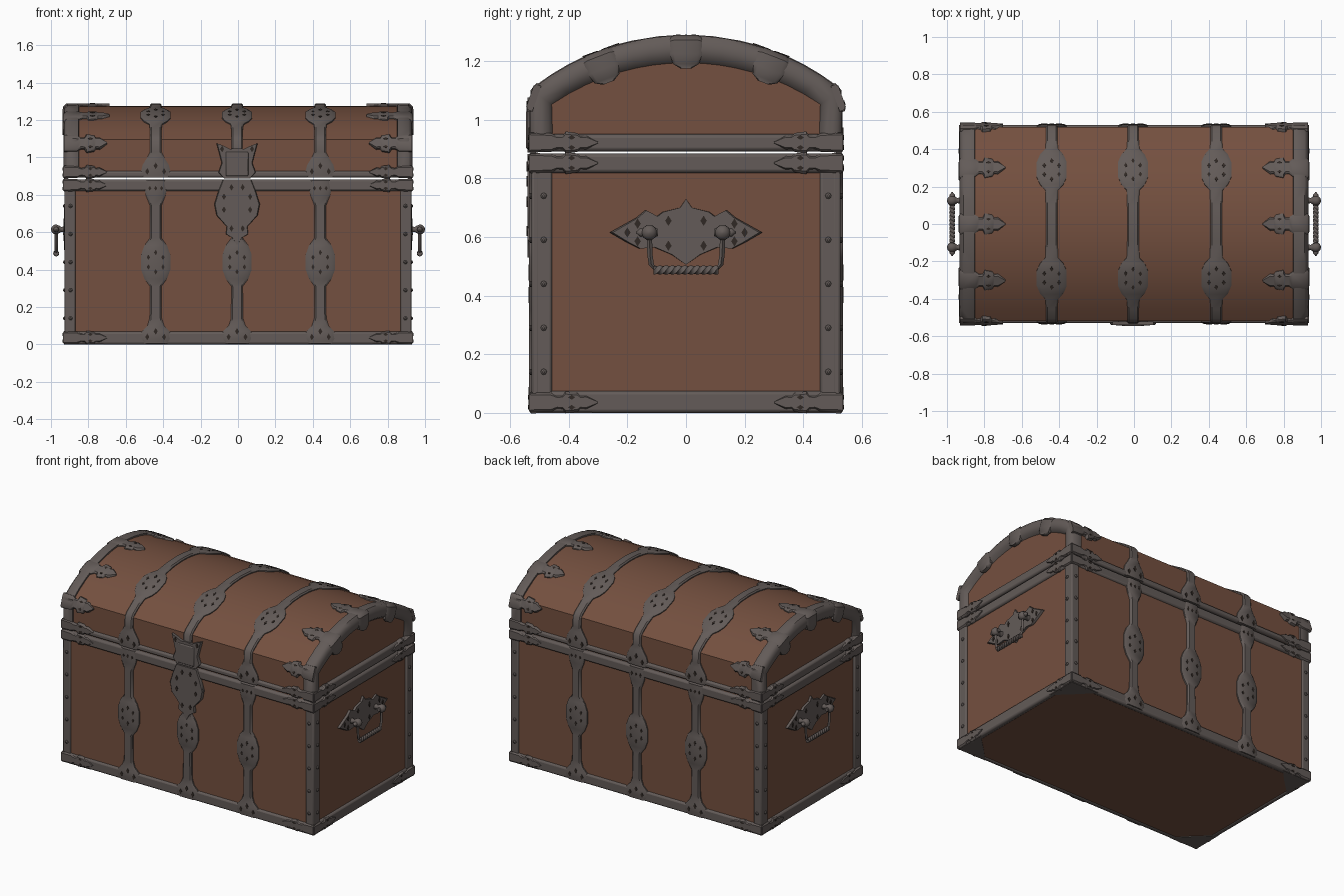
import bpy, bmesh, math
from mathutils import Vector as V

old = bpy.data.objects.get("Cube")
if old:
    bpy.data.objects.remove(old, do_unlink=True)


def material(name, rgb):
    m = bpy.data.materials.new(name)
    m.use_nodes = True
    m.diffuse_color = (*rgb, 1)
    m.node_tree.nodes["Principled BSDF"].inputs["Base Color"].default_value = (*rgb, 1)
    return m


wood = material("brown_wood", (0.175, 0.08, 0.05))
iron = material("grey_iron", (0.125, 0.105, 0.098))
dark = material("dark_holes", (0.03, 0.022, 0.018))
X, Y, Z = V((1, 0, 0)), V((0, 1, 0)), V((0, 0, 1))
CZ, R = 0.4424, 0.8446        # centre height and radius of the lid arch
holes = []                    # shells of the small pierced marks


def build(name, shells, mat, angle=40, bevel=0):
    """Each shell is a list of closed rings, lofted and capped."""
    bm = bmesh.new()
    for rings in shells:
        rows = [[bm.verts.new(p) for p in ring] for ring in rings]
        n = len(rows[0])
        for a, b in zip(rows, rows[1:]):
            for i in range(n):
                bm.faces.new((a[i], a[(i + 1) % n], b[(i + 1) % n], b[i]))
        bm.faces.new(rows[0])
        bm.faces.new(rows[-1])
    bmesh.ops.recalc_face_normals(bm, faces=bm.faces)
    me = bpy.data.meshes.new(name)
    bm.to_mesh(me)
    bm.free()
    me.materials.append(mat)
    ob = bpy.data.objects.new(name, me)
    bpy.context.collection.objects.link(ob)
    if bevel:
        mod = ob.modifiers.new("round", "BEVEL")
        mod.width, mod.segments = bevel, 2
    bpy.ops.object.select_all(action="DESELECT")
    ob.select_set(True)
    bpy.context.view_layer.objects.active = ob
    bpy.ops.object.shade_smooth_by_angle(angle=math.radians(angle))
    return ob


def box(c, s):
    ring = [(c[0] + i * s[0] / 2, c[1] + j * s[1] / 2) for i, j in ((-1, -1), (1, -1), (1, 1), (-1, 1))]
    return [[V((x, y, c[2] + k * s[2] / 2)) for x, y in ring] for k in (-1, 1)]


def strip(path, side, t):
    """Raised band through (point, normal, half width)."""
    rings = []
    for p, n, w in path:
        n = n.normalized()
        rings.append([p + side * w * a + n * h for a, h in
                      ((-1, -0.012), (-1, t * 0.4), (-0.75, t), (0.75, t), (1, t * 0.4), (1, -0.012))])
    return rings


def plate(half, o, u, n, t):
    """Flat plate from half an outline, mirrored across u = 0."""
    pts = half + [(-a, b) for a, b in reversed(half) if a > 0.001]
    return [[o + u * a * k + Z * b + n * h for a, b in pts] for h, k in ((-0.01, 1), (t * 0.5, 1), (t, 0.96))]


def hole(p, n, u, size=0.011, stretch=1.6):
    v = n.cross(u)
    corners = (u * size, v * size * stretch, u * -size, v * -size * stretch)
    holes.append([[p + c + n * h for c in corners] for h in (-0.004, 0.002)])


def hole_ring(p, n, u, r=0.045):
    for k in range(6):
        a = math.tau * (k + 0.5) / 6
        hole(p + u * math.cos(a) * r + n.cross(u) * math.sin(a) * r * 1.15, n, u, 0.009)


def lathe(o, axis, u, prof, seg=10):
    v = axis.cross(u)
    return [[o + axis * d + (u * math.cos(math.tau * i / seg) + v * math.sin(math.tau * i / seg)) * r
             for i in range(seg)] for d, r in prof]


def arch(y, r):
    """Point and normal on the lid arch."""
    n = V((0, y, math.sqrt(r * r - y * y))) / r
    return n * r + Z * CZ, n


# Wooden body and lid
build("body", [box((0, 0, 0.443), (1.83, 1.036, 0.878))], wood)
ys = [-0.518 + 1.036 * i / 16 for i in range(17)]
prof = [V((0, -0.518, 0.892))] + [arch(y, 0.833)[0] for y in ys] + [V((0, 0.518, 0.892))]
build("lid", [[[p + X * x for p in prof] for x in (-0.905, 0.905)]], wood, 30)

# Rails around base, body top and lid bottom
rails = []
for z, h, hs in ((0.034, 0.068, 0.074), (0.851, 0.062, 0.066), (0.91, 0.036, 0.058)):
    for s in (-1, 1):
        zs = z - h / 2 + hs / 2 if z != 0.851 else z
        rails.append(box((0, s * 0.512, z), (1.856, 0.036, h)))
        rails.append(box((s * 0.911, 0, zs), (0.036, 1.056, hs)))
build("rails", rails, iron, 50, 0.012)

# Corner posts with rivets
posts, rivets = [], []
dome = [(-0.004, 0.011), (0.004, 0.01), (0.009, 0.004)]
for sx in (-1, 1):
    for sy in (-1, 1):
        posts.append(box((sx * 0.898, sy * 0.513, 0.44), (0.058, 0.028, 0.78)))
        posts.append(box((sx * 0.912, sy * 0.492, 0.44), (0.028, 0.07, 0.78)))
        for k in range(5):
            z = 0.14 + 0.15 * k
            rivets.append(lathe(V((sx * 0.926, sy * 0.485, z)), X * sx, Y, dome, 8))
            rivets.append(lathe(V((sx * 0.895, sy * 0.527, z)), Y * sy, X, dome, 8))
build("corner_posts", posts, iron, 50, 0.008)
build("post_rivets", rivets, iron)

# Arched iron rims at the lid ends
rims = []
outer = [V((0, -0.53, 0.892))] + [arch(-0.53 + 1.06 * i / 16, R)[0] for i in range(17)] + [V((0, 0.53, 0.892))]
inner = [V((0, -0.45, 0.892))]
for i in range(17):
    y = -0.455 + 0.91 * i / 16
    inner.append(V((0, y, 0.38 + math.sqrt(0.81 ** 2 - y * y))))
inner.append(V((0, 0.45, 0.892)))
for s in (-1, 1):
    rims.append([[o.lerp(i, f) + X * s * x for x, f in
                  ((0.85, 0.25), (0.852, 0.02), (0.865, 0), (0.912, 0), (0.928, 0.2), (0.932, 0.5), (0.926, 0.8), (0.9, 1))]
                 for o, i in zip(outer, inner)])
build("lid_rims", rims, iron, 50)

# Straps with swelling plates, running down the body and over the lid
body_w = [(0.005, 0.065), (0.03, 0.085), (0.07, 0.075), (0.1, 0.045), (0.14, 0.032), (0.31, 0.03), (0.35, 0.06),
          (0.4, 0.078), (0.48, 0.078), (0.53, 0.06), (0.57, 0.03), (0.74, 0.03), (0.79, 0.05), (0.83, 0.06), (0.88, 0.05)]
wall_w = [(0.892, 0.07), (0.92, 0.08), (0.96, 0.07), (1.0, 0.045), (1.03, 0.03)]
arch_w = [(0.5, 0.03), (0.45, 0.03), (0.4, 0.034), (0.37, 0.062), (0.33, 0.08), (0.25, 0.08), (0.21, 0.062),
          (0.18, 0.034), (0.09, 0.031)]
body_straps, lid_straps = [], []
for x in (-0.44, -0.005, 0.44):
    sides = []
    for s in (-1, 1):
        n = Y * s
        body_straps.append(strip([(V((x, s * 0.52, z)), n, w) for z, w in body_w], X, 0.015))
        half = [(V((x, s * 0.52, z)), n, w) for z, w in wall_w]
        half.append((V((x, s * 0.518, 1.088)), n + Z * 0.7, 0.03))
        for y, w in arch_w:
            p, m = arch(y * s, 0.834)
            half.append((p + X * x, m, w))
        sides.append(half)
        p, m = arch(0.29 * s, 0.846)
        hole_ring(p + X * x, m, X)
        hole_ring(V((x, s * 0.535, 0.44)), n, X)
        for dx in (-0.045, 0, 0.045):
            hole(V((x + dx, s * 0.535, 0.04 + 0.03 * (dx == 0))), n, X)
            hole(V((x + dx, s * 0.535, 0.925 + 0.03 * (dx == 0))), n, X)
            hole(V((x + dx * 0.7, s * 0.535, 0.835)), n, X, 0.008)
    top, m = arch(0, 0.834)
    lid_straps.append(strip(sides[0] + [(top + X * x, m, 0.031)] + sides[1][::-1], X, 0.013))
build("body_straps", body_straps, iron)
build("lid_straps", lid_straps, iron)

# Leaf-shaped mounts at corners and along the lid ends
leaf_w = [(0, 1), (0.07, 0.95), (0.09, 0.65), (0.11, 0.7), (0.12, 1.1), (0.16, 0.95), (0.17, 0.65), (0.19, 0.7), (0.23, 0.08)]
leaves = []


def leaf(p, inward, n, side, size, start=()):
    leaves.append(strip(list(start) + [(p + inward * d, n, w * size) for d, w in leaf_w], side, 0.013))
    for k in (-0.5, 0.5):
        hole(p + inward * 0.14 + side * k * size + n * 0.013, n, side, 0.008)


for sx in (-1, 1):
    for y in (-0.3, 0, 0.3):
        p, n = arch(y, R - 0.012)
        end, side = X * sx, n.cross(X)
        over = [(p + end * 0.925 - n * d, end, w) for d, w in ((0.1, 0.02), (0.085, 0.045), (0.05, 0.055))]
        over.append((p + end * 0.925 - n * 0.01, end + n * 0.5, 0.055))
        leaf(p + end * 0.918, -end, n, side, 0.052, over)
    for sy in (-1, 1):
        n = V((0, sy, 0.35)).normalized()
        leaf(V((sx * 0.93, sy * 0.52, 1.075)), X * -sx, n, n.cross(X), 0.046)
        for z, size in ((0.036, 0.034), (0.852, 0.034), (0.922, 0.034)):
            leaf(V((sx * 0.93, sy * 0.523, z)), X * -sx, Y * sy, Z, size)
            leaf(V((sx * 0.922, sy * 0.53, z)), Y * -sy, X * sx, Z, size)
build("leaf_mounts", leaves, iron)

# Triangular plates under the corners
feet = []
for sx in (-1, 1):
    for sy in (-1, 1):
        tri = [(0.925, 0.525), (0.72, 0.525), (0.8, 0.44), (0.925, 0.32)]
        feet.append([[V((sx * a, sy * b, z)) for a, b in tri] for z in (0, 0.008)])
build("base_corner_plates", feet, iron)

# Lock: long plate on the body, hasp on the lid, raised lock case
front = -Y
lower = [(0, 0.53), (0.025, 0.57), (0.06, 0.59), (0.055, 0.63), (0.11, 0.69), (0.122, 0.75), (0.1, 0.82), (0.075, 0.882)]
upper = [(0.07, 0.888), (0.1, 0.92), (0.082, 0.97), (0.095, 1.02), (0.11, 1.075), (0.07, 1.06), (0.04, 1.045), (0, 1.05)]
o = V((-0.005, -0.53, 0))
build("lock_plate", [plate(lower, o, X, front, 0.01)], iron)
build("hasp_plate", [plate(upper, o, X, front, 0.01)], iron)
build("lock_case", [box((-0.005, -0.537, 0.965), (0.12, 0.018, 0.13))], iron, 40, 0.006)
for k in (-1, 1):
    for dx, z in ((0.07, 0.72), (0.07, 0.79), (0.03, 0.62), (0.03, 0.84), (0.08, 1.045)):
        hole(o + X * dx * k + Z * z + front * 0.011, front, X)

# End handles: pierced plate, knobs, twisted bail
back = [(0, 0.73), (0.02, 0.7), (0.08, 0.685), (0.1, 0.67), (0.14, 0.69), (0.17, 0.665), (0.26, 0.615), (0.2, 0.58),
        (0.16, 0.56), (0.11, 0.565), (0.05, 0.54), (0, 0.505)]
knob = [(0, 0.02), (0.02, 0.013), (0.03, 0.02), (0.045, 0.027), (0.06, 0.026), (0.07, 0.017), (0.076, 0.004)]
tip = [(-0.03, 0.012), (0.0, 0.02), (0.02, 0.013), (0.03, 0.015), (0.046, 0.002)]
plates, knobs, bails = [], [], []
for sx in (-1, 1):
    n = X * sx
    plates.append(plate(back, V((sx * 0.915, 0, 0)), Y, n, 0.014))
    for k in (-1, 1):
        knobs.append(lathe(V((sx * 0.924, k * 0.125, 0.615)), n, Y, knob))
        knobs.append(lathe(V((sx * 0.972, k * 0.125, 0.615)), Y * k, Z, tip, 8))
        arm = [(0.125, 0.61), (0.123, 0.54), (0.118, 0.505), (0.1, 0.487)]
        bails.append([[V((sx * 0.972, k * y, z)) + (X * math.cos(a) + Y * math.sin(a)) * 0.009
                       for a in (0, 1.57, 3.14, 4.71)] for y, z in arm])
        for y, z in ((0.2, 0.615), (0.06, 0.655), (0.06, 0.57), (0.165, 0.645), (0.165, 0.585)):
            hole(V((sx * 0.93, k * y, z)), n, Y)
    bails.append([[V((sx * 0.972, -0.11 + 0.22 * i / 36, 0.487)) +
                   (X * math.cos(i * 0.45 + a) + Z * math.sin(i * 0.45 + a)) * 0.016
                   for a in (0, 1.57, 3.14, 4.71)] for i in range(37)])
build("handle_plates", plates, iron)
build("handle_knobs", knobs, iron, 60)
build("handle_bails", bails, iron)

# Pierced marks
build("pierced_marks", holes, dark)
